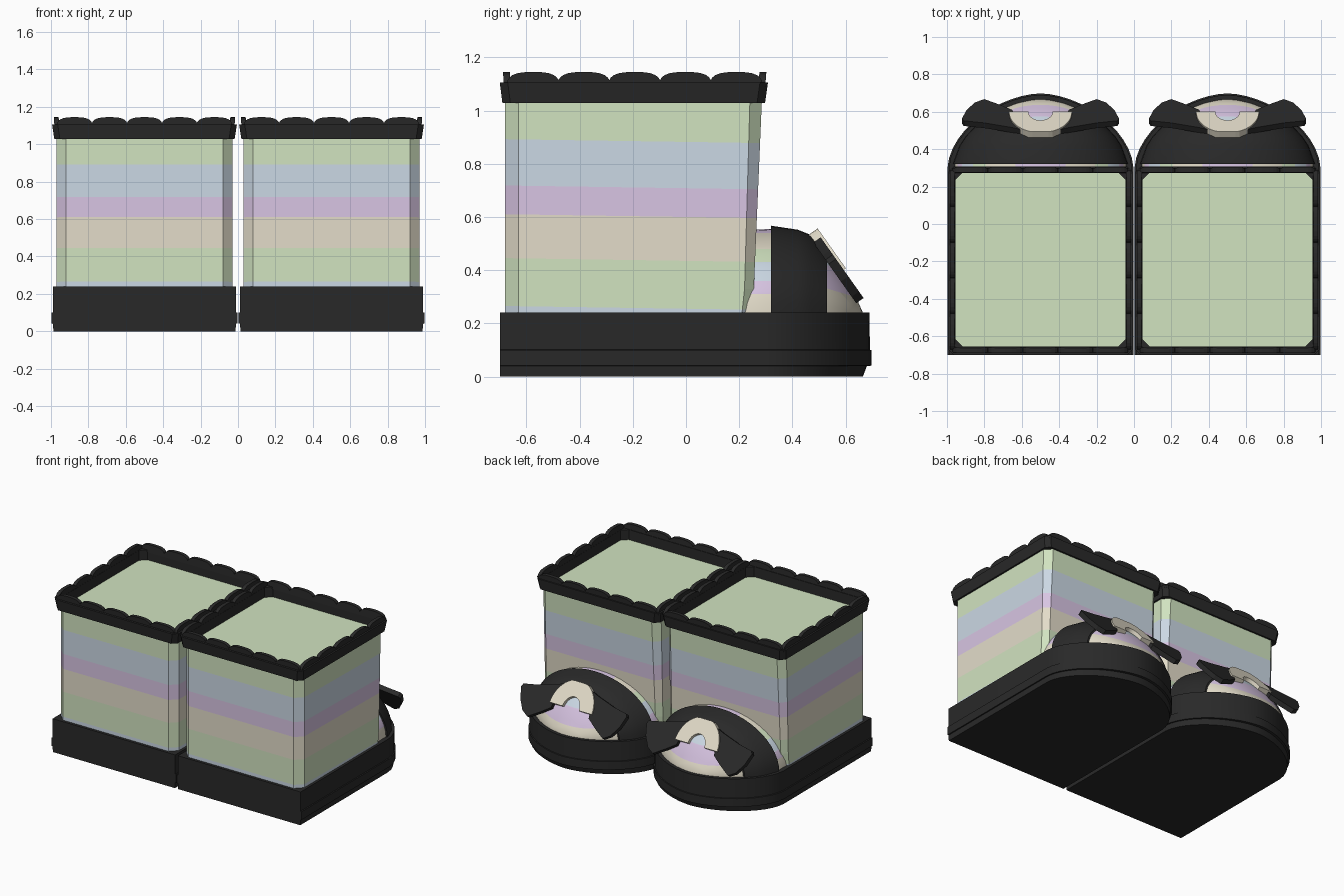
import bpy, bmesh
from math import sin, cos, pi
from mathutils import Vector

if "Cube" in bpy.data.objects:
    bpy.data.objects.remove(bpy.data.objects["Cube"])


def make_mat(name, rgb):
    m = bpy.data.materials.new(name)
    m.use_nodes = True
    m.diffuse_color = (*rgb, 1)
    m.node_tree.nodes["Principled BSDF"].inputs["Base Color"].default_value = (*rgb, 1)
    return m


BLACK = make_mat("soft_black", (0.022, 0.022, 0.022))
GREEN = make_mat("pastel_green", (0.64, 0.77, 0.53))
BLUE = make_mat("pastel_blue", (0.60, 0.69, 0.78))
PURPLE = make_mat("pastel_purple", (0.69, 0.56, 0.77))
CREAM = make_mat("pastel_cream", (0.77, 0.72, 0.59))


def loft(name, rings, mats, cuts=(), tilt=0.0, smooth=False, closed=False):
    """Skin a list of equal rings, cap or close the ends, colour by height bands."""
    bm = bmesh.new()
    rows = [[bm.verts.new(p) for p in r] for r in rings]
    n = len(rows[0])
    pairs = list(zip(rows, rows[1:]))
    if closed:
        pairs.append((rows[-1], rows[0]))
    else:
        bm.faces.new(rows[0][::-1])
        bm.faces.new(rows[-1])
    for a, b in pairs:
        for i in range(n):
            j = (i + 1) % n
            bm.faces.new((a[i], a[j], b[j], b[i]))
    bmesh.ops.recalc_face_normals(bm, faces=bm.faces)
    for z in cuts:
        geom = bm.verts[:] + bm.edges[:] + bm.faces[:]
        bmesh.ops.bisect_plane(bm, geom=geom, plane_co=(0, 0, z), plane_no=(0, tilt, 1))
    for f in bm.faces:
        c = f.calc_center_median()
        f.material_index = sum(c.z + tilt * c.y > z for z in cuts)
    me = bpy.data.meshes.new(name)
    bm.to_mesh(me)
    bm.free()
    for m in mats:
        me.materials.append(m)
    ob = bpy.data.objects.new(name, me)
    bpy.context.collection.objects.link(ob)
    if smooth:
        bpy.ops.object.select_all(action="DESELECT")
        ob.select_set(True)
        bpy.context.view_layer.objects.active = ob
        bpy.ops.object.shade_smooth_by_angle(angle=0.6)
    return ob


ARC = [pi * i / 24 for i in range(25)]
TAPER = 1.75  # roundness of the toe outline


def toe_width(y, toe):
    r = min(max((y - 0.3) / (toe - 0.3), 0), 1)
    return (1 - r ** TAPER) ** (1 / TAPER)


def sole_ring(a, toe, z):
    ys = [0.3 + (toe - 0.3) * sin(pi * i / 24) for i in range(13)]
    side = [(a * toe_width(y, toe), y, z) for y in ys]
    return [(-a, -0.7, z), (a, -0.7, z)] + side + [(-x, y, h) for x, y, h in side[-2::-1]]


def cut_rect(a, y0, y1, c, d, z):
    """Rectangle with corners cut by c at the front and d at the back."""
    return [(-a + c, y0, z), (a - c, y0, z), (a, y0 + c, z), (a, y1 - d, z),
            (a - d, y1, z), (-a + d, y1, z), (-a, y1 - d, z), (-a, y0 + c, z)]


def toe_ring(y, h, grow=0.0):
    """Half-ellipse section across the toe."""
    w = 0.458 * toe_width(y, 0.668) + grow
    return [(w * cos(t), y, 0.235 + (h + grow - 0.235) * sin(t)) for t in ARC]


def tilted(points, d0, d1):
    """Prism on the sloping plane over the toe; points are across, up."""
    up, out = Vector((0, -0.578, 0.816)), Vector((0, 0.816, 0.578))
    base = Vector((0, 0.6, 0.37))
    return [[base + Vector((u, 0, 0)) + up * v + out * d for u, v in points] for d in (d0, d1)]


def scallop(centre, along, width):
    """Rounded trim tile standing on the collar."""
    out = Vector((along.y, -along.x, 0))
    rings = []
    for d in (-0.012, 0.014):
        ring = []
        for t in ARC[::2]:
            c, s = cos(t), max(sin(t), 0) ** 0.7
            c = abs(c) ** 0.7 * (1 if c > 0 else -1)
            ring.append(centre + along * (c * width / 2) + out * (d + 0.004 * s)
                        + Vector((0, 0, 0.055 * s)))
        rings.append(ring)
    return rings


WING = [(0.41, 0.10), (0.42, 0.08), (0.395, 0.0), (0.35, -0.07), (0.30, -0.10),
        (0.22, -0.05), (0.15, 0.0), (0.14, 0.06), (0.09, 0.13), (0.0, 0.15),
        (0.0, 0.19), (0.08, 0.19), (0.16, 0.16), (0.3, 0.12)]
TOE = [(0.22, 0.55), (0.32, 0.555), (0.42, 0.54), (0.47, 0.52), (0.53, 0.46),
       (0.58, 0.40), (0.62, 0.33), (0.645, 0.285), (0.665, 0.24)]


def build_boot(side):
    parts = []

    def add(name, *args, **kw):
        parts.append(loft(side + "_" + name, *args, **kw))

    # Sole with a raised welt
    add("sole", [sole_ring(a, t, z) for a, t, z in (
        (0.487, 0.665, 0), (0.489, 0.68, 0.04), (0.497, 0.698, 0.041),
        (0.497, 0.698, 0.10), (0.489, 0.691, 0.101), (0.489, 0.69, 0.24))], [BLACK], smooth=True)

    # Striped leg, its top lying inside the collar
    add("leg", [cut_rect(0.47, -0.68, y, 0.05, d, z) for y, d, z in
                ((0.22, 0.01, 0.235), (0.255, 0.035, 0.33), (0.285, 0.045, 1.033))],
        [BLUE, GREEN, CREAM, PURPLE, BLUE, GREEN],
        cuts=(0.255, 0.435, 0.6, 0.708, 0.882), tilt=0.015)

    # Open collar frame
    add("collar", [cut_rect(a, y0, y1, c, c, z) for a, y0, y1, c, z in (
        (0.482, -0.69, 0.297, 0.03, 1.028), (0.494, -0.70, 0.308, 0.03, 1.105),
        (0.455, -0.655, 0.275, 0.04, 1.105), (0.455, -0.655, 0.275, 0.04, 1.028))],
        [BLACK], closed=True)

    # Scalloped trim, five tiles on each edge
    x, y0, y1, z = 0.467, -0.67, 0.284, 1.09
    corners = [Vector(p) for p in ((-x, y0, z), (x, y0, z), (x, y1, z), (-x, y1, z))]
    for e in range(4):
        a, b = corners[e], corners[(e + 1) % 4]
        along = (b - a).normalized()
        for i in range(5):
            add("trim_tile", scallop(a.lerp(b, (i + 0.5) / 5), along, (b - a).length / 4.8),
                [BLACK])

    # Striped instep, wide strap and toe cap
    add("instep", [toe_ring(y, h) for y, h in TOE[:4]],
        [CREAM, PURPLE, BLUE, GREEN, CREAM, PURPLE],
        cuts=(0.31, 0.36, 0.43, 0.48, 0.54), smooth=True)
    add("toe_strap", [toe_ring(y, h, 0.012) for y, h in TOE[1:5]], [BLACK], smooth=True)
    add("toe_cap", [toe_ring(y, h) for y, h in TOE[3:]],
        [CREAM, PURPLE, BLUE], cuts=(0.49, 0.578), tilt=0.3, smooth=True)

    # Drooping bow with a small flat-topped arch badge
    for s in (-1, 1):
        add("bow_wing", tilted([(s * u, v) for u, v in WING], -0.022, 0.012), [BLACK])
    arch = [(0.168 * cos(t), 0.03 + 0.195 * min(sin(t), 0.94)) for t in ARC]
    arch += [(0.065 * cos(t), 0.03 + 0.08 * sin(t)) for t in reversed(ARC)]
    add("arch_badge", tilted(arch, -0.024, 0.022), [CREAM])
    return parts


for side, cx in (("right", -0.5), ("left", 0.5)):
    for part in build_boot(side):
        part.location.x = cx
